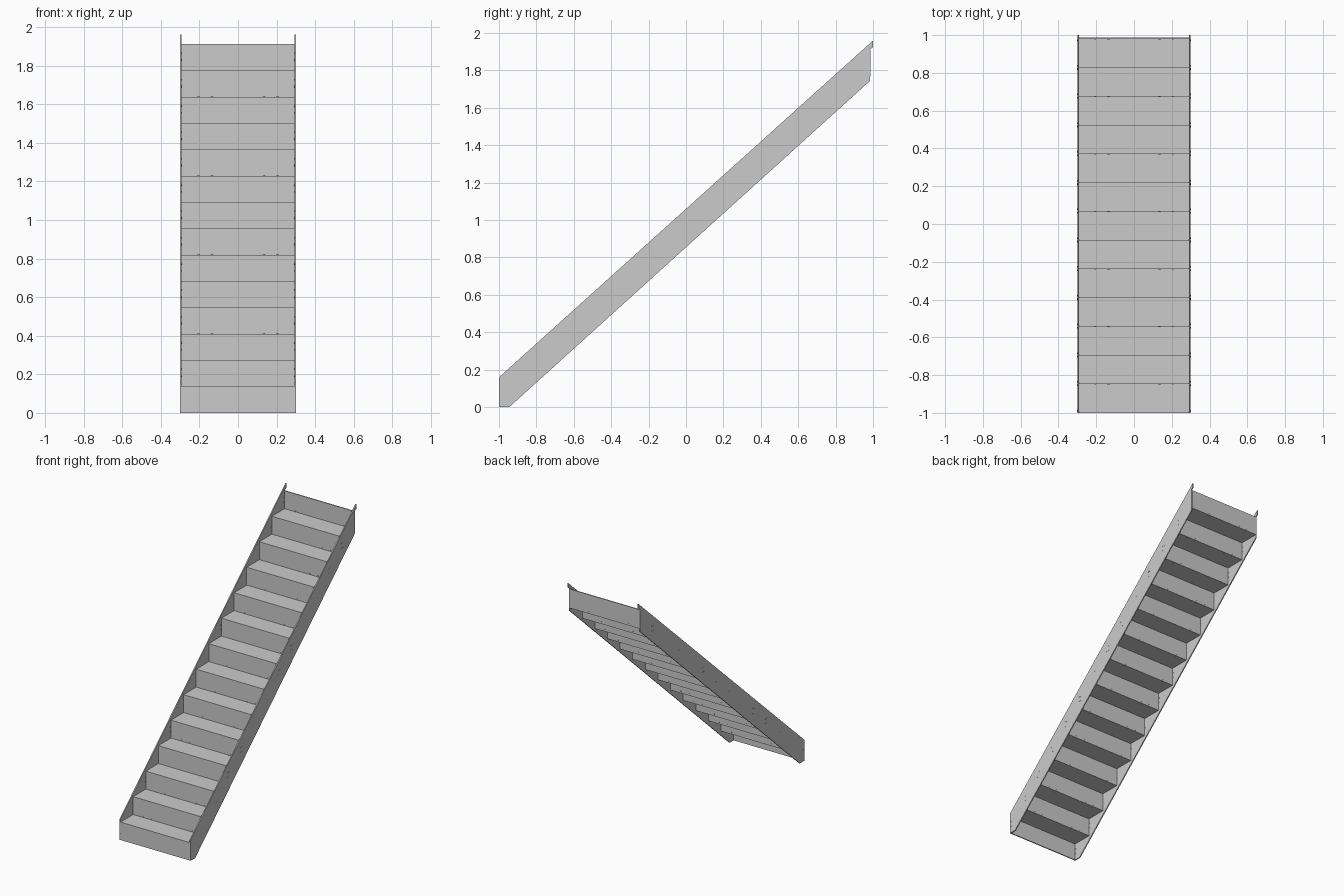
import bpy, bmesh
from mathutils import Matrix, Vector

if "Cube" in bpy.data.objects:
    bpy.data.objects.remove(bpy.data.objects["Cube"])

STEPS, RISE, RUN, T, HALF = 14, 0.1365, 0.1522, 0.008, 0.30
INNER = HALF - T


def finish(name, bm):
    bmesh.ops.recalc_face_normals(bm, faces=bm.faces)
    mesh = bpy.data.meshes.new(name)
    bm.to_mesh(mesh)
    bm.free()
    ob = bpy.data.objects.new(name, mesh)
    bpy.context.collection.objects.link(ob)
    return ob


def box(name, lo, hi):
    lo, hi = Vector(lo), Vector(hi)
    bm = bmesh.new()
    bmesh.ops.create_cube(bm, size=1, matrix=Matrix.Translation((lo + hi) / 2)
                          @ Matrix.Diagonal((*(hi - lo), 1)))
    return finish(name, bm)


def add_bolt(bm, pos, axis, length, r=0.0045):
    rot = Vector((0, 0, 1)).rotation_difference(Vector(axis)).to_matrix().to_4x4()
    bmesh.ops.create_cone(bm, cap_ends=True, segments=8, radius1=r, radius2=r,
                          depth=length, matrix=Matrix.Translation(pos) @ rot)


# Side stringers: sloping plates with a small hook at the top
profile = [(-0.9995, 0), (-0.945, 0), (0.985, 1.745), (0.985, 1.915),
           (1.0, 1.925), (1.0, 1.96), (-0.9995, 0.16)]
for name, x in (("left_stringer", -HALF), ("right_stringer", INNER)):
    bm = bmesh.new()
    face = bm.faces.new([bm.verts.new((x, y, z)) for y, z in profile])
    ext = bmesh.ops.extrude_face_region(bm, geom=[face])
    bmesh.ops.translate(bm, vec=(T, 0, 0),
                        verts=[v for v in ext["geom"] if isinstance(v, bmesh.types.BMVert)])
    finish(name, bm)

# Risers and treads; the lowest riser covers the stringer ends
for k in range(STEPS):
    y, z = -1 + RUN * k, RISE * k
    w = HALF if k == 0 else INNER
    box(f"riser_{k + 1}", (-w, y, z), (w, y + T, z + RISE - (T if k < STEPS - 1 else 0)))
    if k < STEPS - 1:
        box(f"tread_{k + 1}", (-INNER, y, z + RISE - T), (INNER, y + RUN + T, z + RISE))

# Bolts through the stringers beside each riser
bm = bmesh.new()
for k in range(STEPS):
    for dy in (-0.006, 0.012):
        if (k == 0 and dy < 0) or (k == STEPS - 1 and dy > 0):
            continue
        for dz in (0.054, 0.089):
            for s in (-1, 1):
                add_bolt(bm, (s * (HALF - T / 2), -1 + RUN * k + dy, RISE * k + dz),
                         (1, 0, 0), T + 0.002)
finish("stringer_bolts", bm)

# Bolts joining each tread to the foot of the next riser
bm = bmesh.new()
for k in range(1, STEPS):
    y, z = -1 + RUN * k, RISE * k
    for x in (-0.205, -0.135, 0.135, 0.205):
        add_bolt(bm, (x, y - 0.006, z - T / 2), (0, 0, 1), T + 0.002)
        add_bolt(bm, (x, y + T / 2, z + 0.006), (0, 1, 0), T + 0.002)
finish("tread_bolts", bm)

# Screws fixing the lowest riser to the stringer ends
bm = bmesh.new()
for x in (-0.29, 0.29):
    for z in (0.045, 0.097):
        add_bolt(bm, (x, -0.9955, z), (0, 1, 0), T + 0.002, 0.0035)
finish("front_screws", bm)
